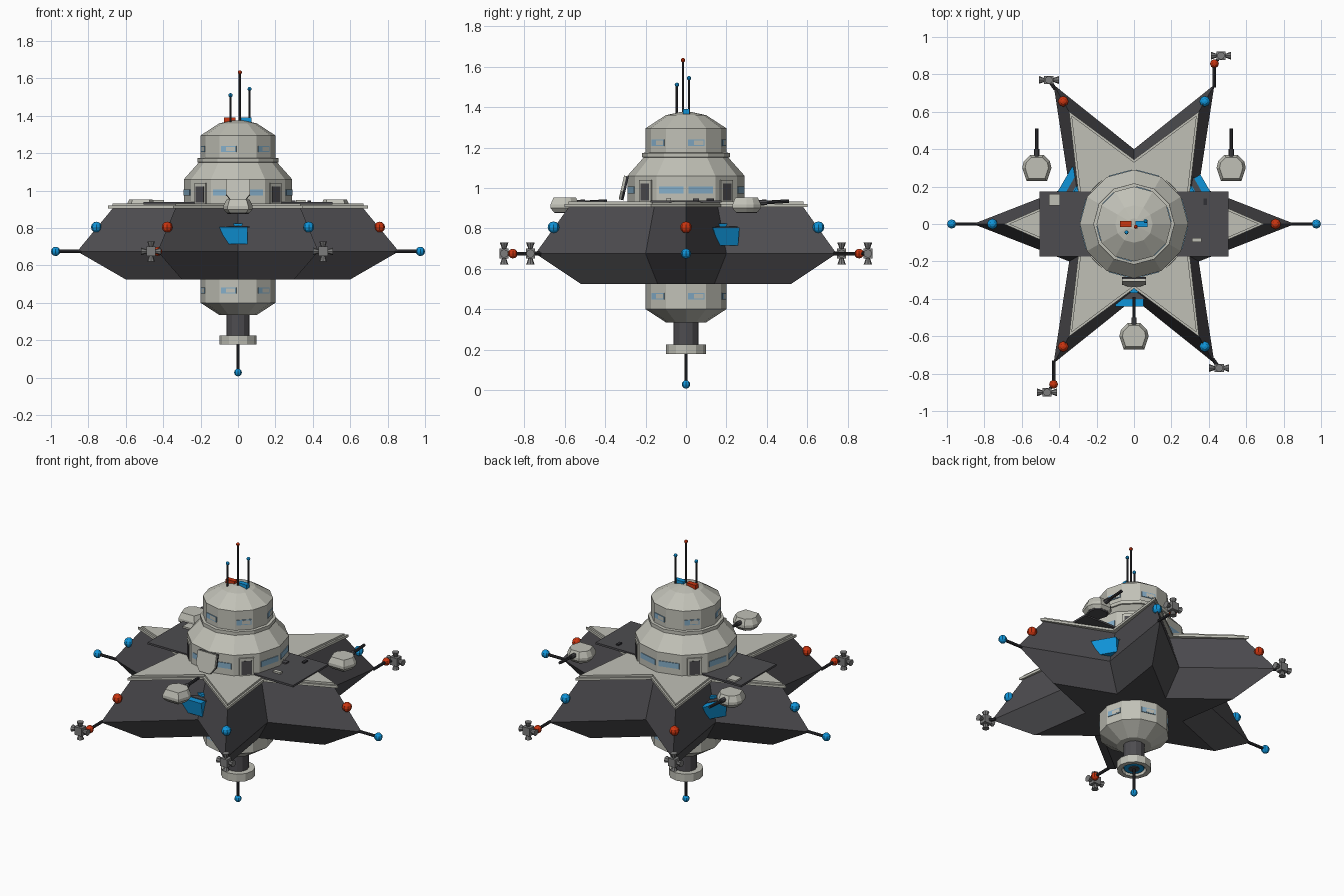
import bpy, bmesh
from math import radians, sin, cos, pi
from mathutils import Vector, Matrix

old = bpy.data.objects.get("Cube")
if old:
    bpy.data.objects.remove(old, do_unlink=True)


def material(name, rgb):
    m = bpy.data.materials.new(name)
    m.use_nodes = True
    m.diffuse_color = (*rgb, 1)
    m.node_tree.nodes["Principled BSDF"].inputs["Base Color"].default_value = (*rgb, 1)
    return m


LIGHT = material("pale hull grey", (0.53, 0.53, 0.47))
DARK = material("charcoal hull", (0.075, 0.073, 0.08))
BLACK = material("dark rod grey", (0.03, 0.03, 0.035))
STEEL = material("thruster steel", (0.2, 0.2, 0.2))
BLUE = material("signal blue", (0.005, 0.3, 0.7))
RED = material("signal red", (0.6, 0.035, 0.005))
GLASS = material("window blue", (0.23, 0.42, 0.58))


def finish(name, bm, mat, matrix=None):
    bmesh.ops.recalc_face_normals(bm, faces=bm.faces)
    if matrix:
        bm.transform(matrix)
    me = bpy.data.meshes.new(name)
    bm.to_mesh(me)
    bm.free()
    me.materials.append(mat)
    ob = bpy.data.objects.new(name, me)
    bpy.context.collection.objects.link(ob)
    return ob


def loft(name, rings, mat, matrix=None):
    """Skin a stack of equal-length point rings and cap both ends."""
    bm = bmesh.new()
    loops = [[bm.verts.new(p) for p in ring] for ring in rings]
    n = len(loops[0])
    for a, b in zip(loops, loops[1:]):
        for i in range(n):
            j = (i + 1) % n
            bm.faces.new((a[i], a[j], b[j], b[i]))
    bm.faces.new(loops[0])
    bm.faces.new(loops[-1])
    return finish(name, bm, mat, matrix)


def turned(name, profile, mat, sides=12, matrix=None):
    return loft(name, [[(r * cos(2 * pi * i / sides), r * sin(2 * pi * i / sides), z)
                        for i in range(sides)] for r, z in profile], mat, matrix)


def star(name, levels, mat):
    """Six-pointed star stack; each level is (tip radius, notch radius, z)."""
    return loft(name, [[((tip, notch)[i % 2] * cos(i * pi / 6),
                         (tip, notch)[i % 2] * sin(i * pi / 6), z)
                        for i in range(12)] for tip, notch, z in levels], mat)


def box(name, centre, size, mat, matrix=None):
    bm = bmesh.new()
    bmesh.ops.create_cube(bm, size=1)
    bm.transform(Matrix.Translation(centre) @ Matrix.Diagonal((*size, 1)))
    return finish(name, bm, mat, matrix)


def ball(name, centre, r, mat):
    bm = bmesh.new()
    bmesh.ops.create_uvsphere(bm, u_segments=8, v_segments=6, radius=r)
    return finish(name, bm, mat, Matrix.Translation(centre))


def rod(name, start, end, r0, mat, r1=None, sides=8):
    a, b = Vector(start), Vector(end)
    turn = (b - a).to_track_quat('Z', 'Y').to_matrix().to_4x4()
    return turned(name, [(r0, 0), (r1 or r0, (b - a).length)], mat, sides,
                  Matrix.Translation(a) @ turn)


def spin(deg):
    return Matrix.Rotation(radians(deg), 4, 'Z')


def polar(r, deg, z):
    return Vector((r * cos(radians(deg)), r * sin(radians(deg)), z))


# Star hull, stepped top cladding and deck
star("star_hull", [(0.6, 0.28, 0.525), (0.86, 0.4, 0.675), (0.67, 0.315, 0.905)], DARK)
star("top_cladding_lower", [(0.695, 0.345, 0.905), (0.695, 0.345, 0.92)], LIGHT)
star("top_cladding_upper", [(0.67, 0.33, 0.92), (0.67, 0.33, 0.932)], LIGHT)
box("landing_deck", (0, 0, 0.933), (1.01, 0.35, 0.012), DARK)
box("deck_hatch", (-0.425, 0.13, 0.943), (0.06, 0.06, 0.012), LIGHT)
box("deck_crate", (0.335, -0.085, 0.943), (0.05, 0.022, 0.014), LIGHT)
box("deck_vent", (0.38, 0.12, 0.942), (0.018, 0.035, 0.01), BLACK)
box("deck_port", (0.29, 0.05, 0.942), (0.035, 0.03, 0.01), DARK)

# Tower and lower body
turned("main_tower", [(0.29, 0.9), (0.29, 1.06), (0.21, 1.15), (0.217, 1.152), (0.217, 1.173),
                      (0.2, 1.175), (0.2, 1.295), (0.1, 1.36), (0.03, 1.375)], LIGHT)
turned("lower_body", [(0.1, 0.335), (0.2, 0.4), (0.2, 0.56)], LIGHT)
turned("lower_neck", [(0.062, 0.2), (0.062, 0.34)], DARK)
turned("docking_ring", [(0.07, 0.205), (0.07, 0.177), (0.098, 0.177), (0.098, 0.225),
                        (0.05, 0.225)], LIGHT)
turned("docking_light", [(0.058, 0.186), (0.058, 0.204)], BLUE)
turned("docking_core", [(0.032, 0.182), (0.032, 0.2)], DARK)
rod("lower_mast", (0, 0, 0.03), (0, 0, 0.2), 0.008, BLACK)
ball("lower_beacon", (0, 0, 0.028), 0.021, BLUE)

# Tower windows and doors on the flat facets
flat = cos(pi / 12)
for a in range(15, 360, 60):
    for z in (1.223, 0.465):
        box("window", (0.2 * flat, 0, z), (0.008, 0.085, 0.032), GLASS, spin(a))
        box("window_bar", (0.2 * flat, 0.012, z), (0.0095, 0.05, 0.022), LIGHT, spin(a))
for quarter in range(0, 360, 90):
    for side in (-15, 15):
        box("tower_window", (0.29 * flat, 0, 0.99), (0.008, 0.125, 0.034), GLASS,
            spin(quarter + side))
    box("door_frame", (0.29 * flat, 0, 0.985), (0.016, 0.085, 0.11), LIGHT, spin(quarter + 45))
    box("door", (0.29 * flat + 0.006, 0, 0.98), (0.008, 0.06, 0.085), DARK, spin(quarter + 45))

# Leaning front shield
lean = Matrix.Translation((0, -0.308, 1.0)) @ Matrix.Rotation(radians(-13), 4, 'X')
for name, y, mat in (("shield_front", -0.006, LIGHT), ("shield_back", 0.006, BLACK)):
    loft(name, [[(x, y + d, z) for x, z in ((-0.065, 0.06), (0.065, 0.06), (0.065, -0.02),
                                            (0.035, -0.06), (-0.035, -0.06), (-0.065, -0.02))]
                for d in (-0.006, 0.006)], mat, lean)

# Roof boxes and antennas
box("roof_box_red", (-0.045, 0, 1.375), (0.062, 0.03, 0.032), RED)
box("roof_box_blue", (0.04, 0, 1.375), (0.062, 0.03, 0.032), BLUE)
for x, y, z, mat in ((-0.04, -0.045, 1.51, BLUE), (0.01, -0.015, 1.632, RED),
                     (0.062, 0.015, 1.543, BLUE)):
    rod("antenna", (x, y, 1.34), (x, y, z), 0.006, BLACK)
    ball("antenna_light", (x, y, z), 0.011, mat)

# Three notches: blue bay window and hovering turret
foot = ((-0.055, -0.07), (0.055, -0.07), (0.078, 0.0), (0.07, 0.035), (0.035, 0.07),
        (-0.035, 0.07), (-0.07, 0.035), (-0.078, 0.0))
for k in range(3):
    turn = spin(120 * k)
    loft("bay_window", [[(-0.1, y0, 0.805), (0.052, y0, 0.805), (0.052, y1, 0.715),
                         (-0.06, y1, 0.715)] for y0, y1 in ((-0.44, -0.425), (-0.3, -0.3))],
         BLUE, turn)
    box("bay_roof", (0, -0.385, 0.806), (0.13, 0.03, 0.006), DARK, turn)
    box("bay_strip", (0, -0.345, 0.817), (0.09, 0.04, 0.014), BLUE, turn)
    at = Matrix.Translation(turn @ Vector((0, -0.6, 0)))
    loft("turret", [[(x * s, y * s, z) for x, y in foot]
                    for s, z in ((0.8, 0.882), (1, 0.9), (1, 0.918), (0.8, 0.952))], LIGHT, at)
    loft("turret_base", [[(x * s, y * s, z) for x, y in foot]
                         for s, z in ((0.7, 0.876), (0.82, 0.885))], DARK, at)
    c = at.translation
    rod("turret_barrel", c + Vector((0, 0.04, 0.925)), c + Vector((0, 0.21, 0.935)), 0.009, BLACK)
    rod("barrel_sleeve", c + Vector((0, 0.04, 0.925)), c + Vector((0, 0.1, 0.929)), 0.014, DARK)


# Four-nozzle thruster cluster
def thruster(x, y):
    c = Vector((x, y, 0.675))
    box("thruster_block", c, (0.05, 0.045, 0.05), STEEL)
    for d in ((1, 0, 0), (-1, 0, 0), (0, 0, 1), (0, 0, -1)):
        v = Vector(d)
        rod("thruster_nozzle", c + v * 0.02, c + v * 0.054, 0.009, STEEL, 0.021)


# Tip lights, booms and thrusters
for k in range(6):
    ball("edge_light", polar(0.757, 60 * k, 0.805), 0.029, (RED, BLUE)[k % 2])
for s in (1, -1):
    rod("side_boom", (s * 0.83, 0, 0.675), (s * 0.97, 0, 0.675), 0.009, BLACK)
    ball("side_beacon", (s * 0.975, 0, 0.675), 0.025, BLUE)
    rod("corner_boom", (s * 0.43, s * 0.73, 0.675), (s * 0.43, s * 0.86, 0.675), 0.009, BLACK)
    ball("corner_beacon", (s * 0.43, s * 0.857, 0.675), 0.024, RED)
    rod("thruster_strut", (s * 0.43, s * 0.857, 0.675), (s * 0.465, s * 0.9, 0.675), 0.008, BLACK)
    thruster(s * 0.465, s * 0.9)
    thruster(-s * 0.455, s * 0.77)
    rod("thruster_strut", (-s * 0.42, s * 0.72, 0.675), (-s * 0.455, s * 0.77, 0.675), 0.01, BLACK)
